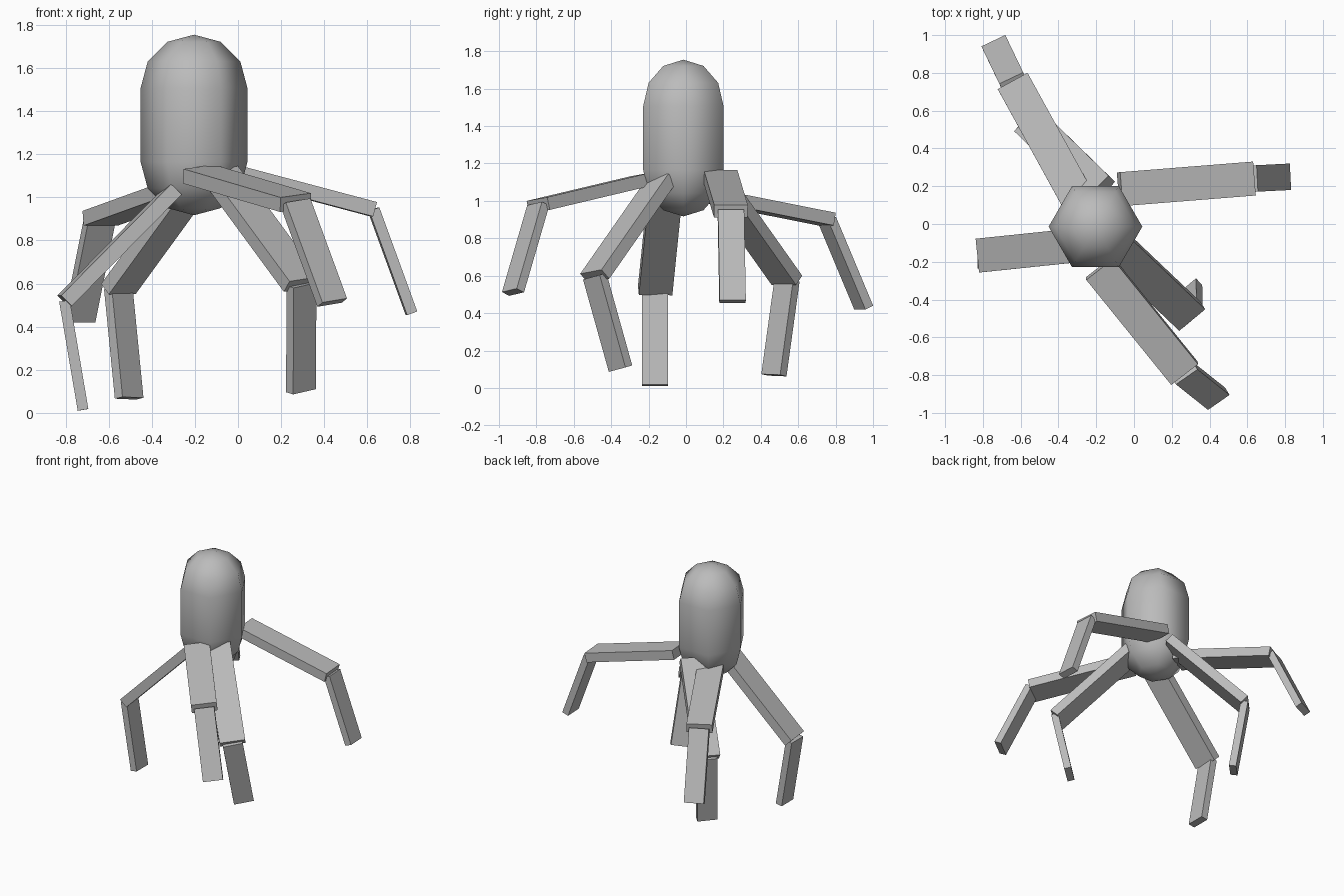
import bpy, bmesh, math
from mathutils import Vector, Matrix

if "Cube" in bpy.data.objects:
    bpy.data.objects.remove(bpy.data.objects["Cube"])

grey = bpy.data.materials.new("plain_grey")
grey.diffuse_color = (0.5, 0.5, 0.5, 1)
grey.use_nodes = True
grey.node_tree.nodes["Principled BSDF"].inputs["Base Color"].default_value = grey.diffuse_color


def finish(bm, name, smooth=False):
    bmesh.ops.recalc_face_normals(bm, faces=bm.faces[:])
    mesh = bpy.data.meshes.new(name)
    bm.to_mesh(mesh)
    bm.free()
    mesh.materials.append(grey)
    for p in mesh.polygons:
        p.use_smooth = smooth
    ob = bpy.data.objects.new(name, mesh)
    bpy.context.collection.objects.link(ob)
    return ob


def bar(name, start, end, side, width, thick):
    """Box from start to end whose wide direction follows side."""
    a, b = Vector(start), Vector(end)
    d = (b - a).normalized()
    w = Vector(side)
    w = (w - d * w.dot(d)).normalized()
    n = d.cross(w)
    rot = Matrix((w, n, d)).transposed().to_4x4()
    size = Matrix.Diagonal((width, thick, (b - a).length, 1))
    bm = bmesh.new()
    bmesh.ops.create_cube(bm, size=1,
                          matrix=Matrix.Translation((a + b) / 2) @ rot @ size)
    finish(bm, name)


# Body: six-sided smooth capsule
R, LOW, HIGH = 0.248, 1.165, 1.507
bm = bmesh.new()
rings = []
for base, angles in ((LOW, (-60, -30, 0)), (HIGH, (0, 30, 60))):
    for deg in angles:
        t = math.radians(deg)
        rings.append([bm.verts.new((-0.204 + R * math.cos(t) * math.cos(k * math.pi / 3),
                                    -0.014 + R * math.cos(t) * math.sin(k * math.pi / 3),
                                    base + R * math.sin(t))) for k in range(6)])
bottom = bm.verts.new((-0.204, -0.014, LOW - R))
top = bm.verts.new((-0.204, -0.014, HIGH + R))
for k in range(6):
    j = (k + 1) % 6
    for r0, r1 in zip(rings, rings[1:]):
        bm.faces.new((r0[k], r0[j], r1[j], r1[k]))
    bm.faces.new((rings[0][j], rings[0][k], bottom))
    bm.faces.new((rings[-1][k], rings[-1][j], top))
finish(bm, "body", smooth=True)

# Legs: hip, knee, foot, upper side direction, lower side direction
legs = {
    "right": ((-0.075, 0.184, 1.132), (0.629, 0.24, 0.945), (0.805, 0.249, 0.462),
              (-0.08, 1, 0), (-0.05, 1, 0)),
    "left": ((-0.295, -0.112, 1.037), (-0.805, -0.165, 0.52), (-0.719, -0.166, 0.014),
             (-0.1, 1, 0), (0, 1, 0)),
    "front_outer": ((-0.183, -0.234, 1.108), (0.267, -0.79, 0.976), (0.437, -0.925, 0.512),
                    (0.143, 0.111, 0.02), (0.106, 0.079, 0.028)),
    "front_inner": ((-0.082, -0.13, 1.11), (0.295, -0.488, 0.597), (0.292, -0.35, 0.103),
                    (0.137, 0.117, 0.025), (0.107, 0.09, 0.025)),
    "back_inner": ((-0.18, 0.175, 1.09), (-0.555, 0.54, 0.575), (-0.505, 0.47, 0.068),
                   (0.123, 0.13, 0), (0.096, 0.1, 0)),
    "back_outer": ((-0.294, 0.123, 1.028), (-0.64, 0.752, 0.903), (-0.735, 0.95, 0.43),
                   (0.159, 0.084, 0), (0.127, 0.06, 0)),
}
for name, (hip, knee, foot, s1, s2) in legs.items():
    bar(name + "_upper_leg", hip, knee, s1, 0.18, 0.069)
    bar(name + "_lower_leg", knee, foot, s2, 0.14, 0.05)
